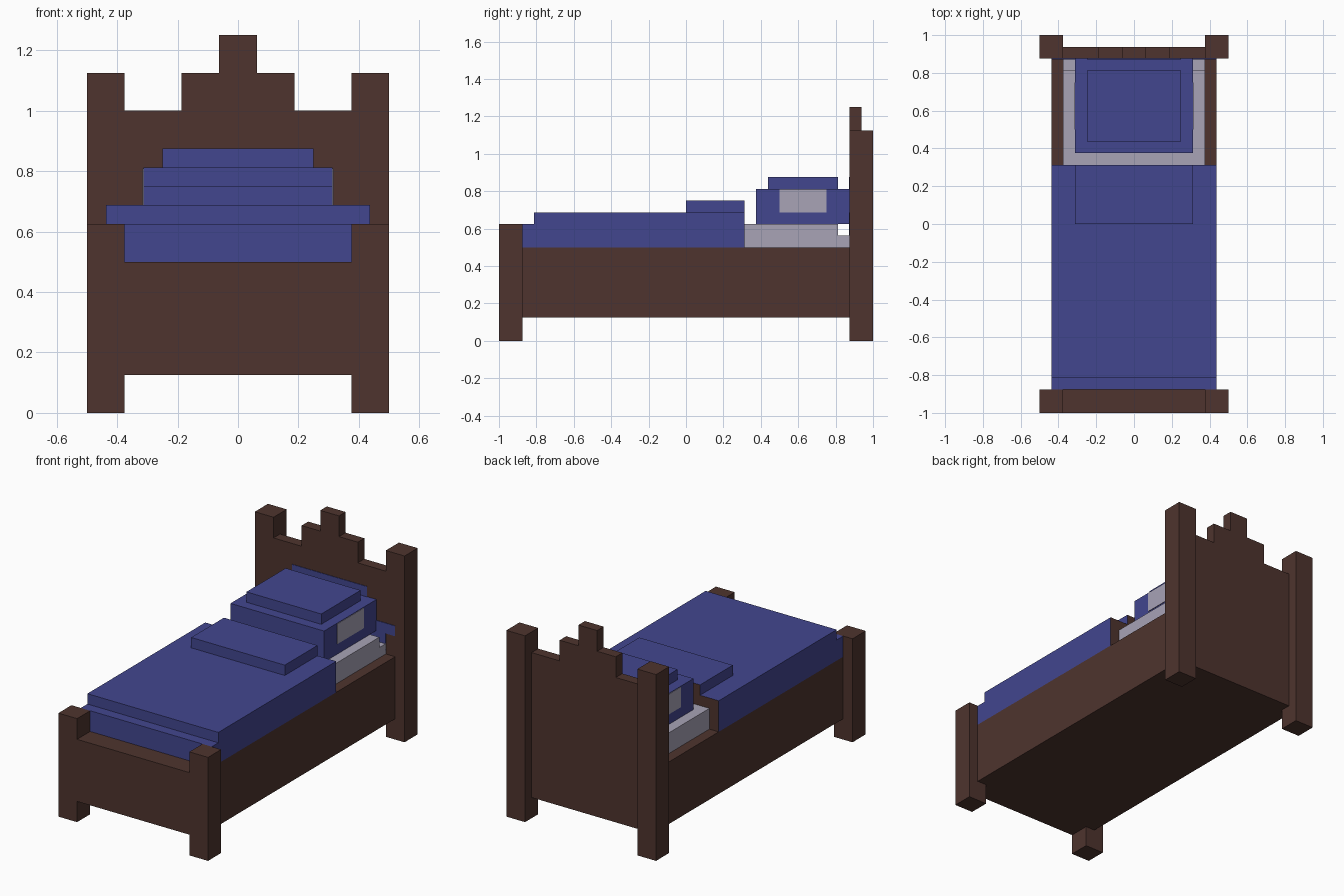
import bpy
import bmesh

U = 1 / 16  # the whole bed sits on a grid of sixteenths

cube = bpy.data.objects.get("Cube")
if cube:
    bpy.data.objects.remove(cube, do_unlink=True)


def srgb(*rgb):
    lin = [((c / 255 + 0.055) / 1.055) ** 2.4 for c in rgb]
    return (*lin, 1.0)


def material(name, color):
    mat = bpy.data.materials.new(name)
    mat.use_nodes = True
    mat.diffuse_color = color
    bsdf = next(n for n in mat.node_tree.nodes if n.type == "BSDF_PRINCIPLED")
    bsdf.inputs["Base Color"].default_value = color
    bsdf.inputs["Roughness"].default_value = 0.9
    return mat


wood = material("dark_wood", srgb(78, 52, 46))
blue = material("blue_cloth", srgb(66, 70, 143))
linen = material("pale_linen", srgb(168, 163, 182))


def finish(name, bm, mat):
    """Cloth faces turned to the back or the floor take the wood colour."""
    bmesh.ops.recalc_face_normals(bm, faces=bm.faces[:])
    for f in bm.faces:
        f.material_index = int(f.normal.y > 0.5 or f.normal.z < -0.5)
    mesh = bpy.data.meshes.new(name)
    bm.to_mesh(mesh)
    bm.free()
    mesh.materials.append(mat)
    mesh.materials.append(wood)
    obj = bpy.data.objects.new(name, mesh)
    bpy.context.collection.objects.link(obj)
    return obj


def box(name, mat, x, y, z):
    """Box from (min, max) ranges in grid units."""
    bm = bmesh.new()
    bmesh.ops.create_cube(bm, size=1)
    for v in bm.verts:
        for i, (lo, hi) in enumerate((x, y, z)):
            v.co[i] = (hi if v.co[i] > 0 else lo) * U
    return finish(name, bm, mat)


def wide(name, mat, half, y, z):
    return box(name, mat, (-half, half), y, z)


def board(name, mat, half_profile, y):
    """Mirror a stepped (x, z) outline and extrude it along y."""
    outline = half_profile + [(-px, pz) for px, pz in reversed(half_profile)]
    bm = bmesh.new()
    face = bm.faces.new([bm.verts.new((px * U, y[0] * U, pz * U)) for px, pz in outline])
    out = bmesh.ops.extrude_face_region(bm, geom=[face])
    verts = [g for g in out["geom"] if isinstance(g, bmesh.types.BMVert)]
    bmesh.ops.translate(bm, verts=verts, vec=(0, (y[1] - y[0]) * U, 0))
    return finish(name, bm, mat)


# Frame
wide("bed_base", wood, 7, (-14, 14), (2, 8))
wide("footboard", wood, 6, (-16, -14), (2, 8))
board("headboard", wood,
      [(6, 2), (6, 16), (3, 16), (3, 18), (1, 18), (1, 20)], (14, 15))

# Mattress with a lower lip at the head
wide("mattress", linen, 6, (4.9, 13), (8, 10))
wide("mattress_lip", linen, 6, (13, 14), (8, 9))

# Blanket
wide("blanket_lower", blue, 7, (-14, 5), (8, 10))
wide("blanket_upper", blue, 7, (-13, 5), (10, 11))
wide("blanket_fold", blue, 5, (0, 5), (11, 12))

# Pillow
wide("pillow", blue, 5, (6, 14), (10, 13))
wide("pillow_top", blue, 4, (7, 13), (13, 14))

# Cloth-coloured panel on the headboard
T = 0.05
board("headboard_panel", blue,
      [(6, 8), (6, 11), (5, 11), (5, 13), (4, 13), (4, 14)], (14 - T, 14))

# Posts and the small painted plates on each side
for side, s in (("left", 1), ("right", -1)):
    def span(a, b):
        return tuple(sorted((a * s, b * s)))

    box(f"front_post_{side}", wood, span(6, 8), (-16, -14), (0, 10))
    box(f"back_post_{side}", wood, span(6, 8), (14, 16), (0, 18))
    box(f"post_plate_{side}", blue, span(6, 7), (14 - T, 14), (10, 11))
    box(f"pillow_patch_{side}", linen, span(5, 5 + T), (8, 12), (11, 13 - T))
